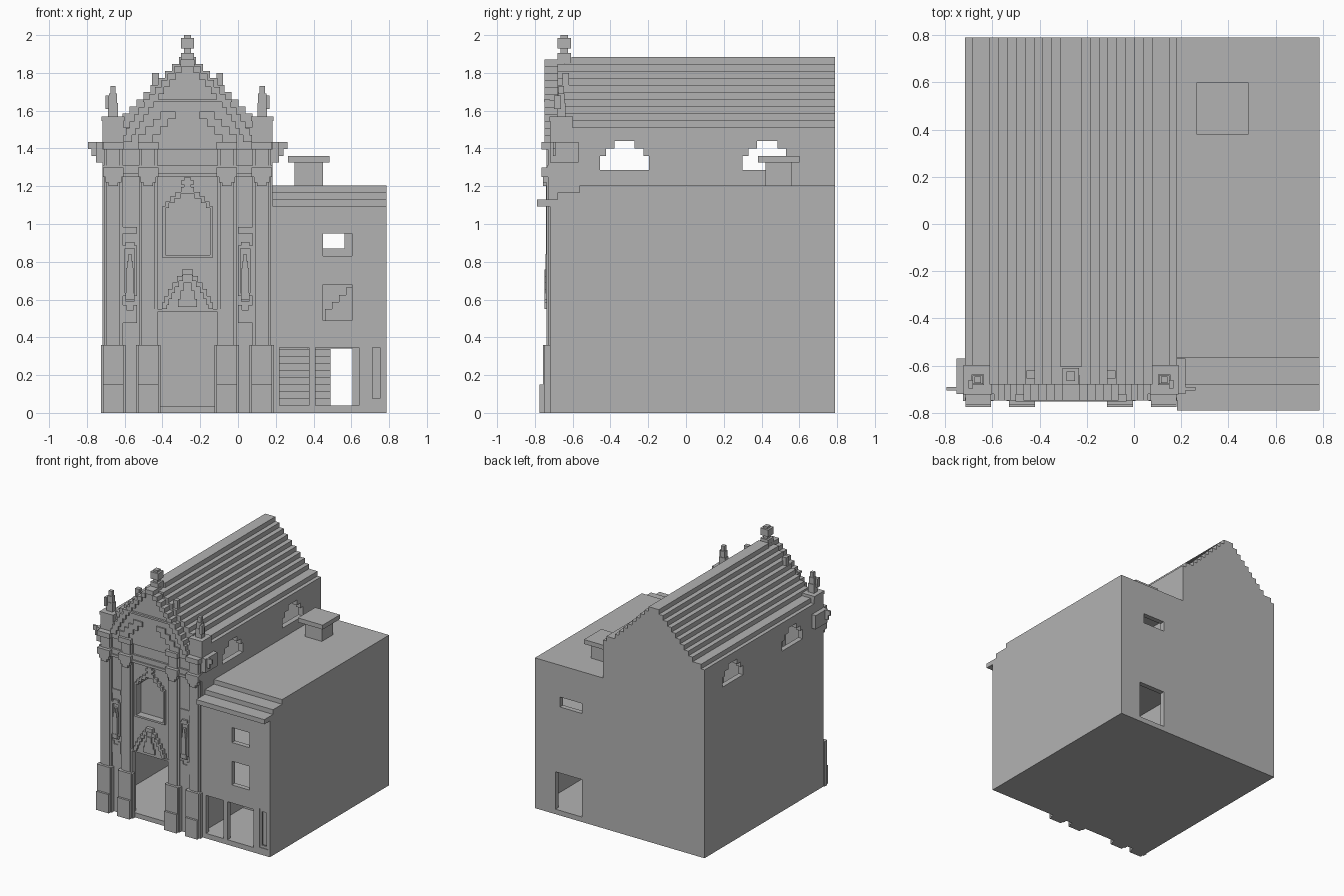
import bpy
import bmesh

if "Cube" in bpy.data.objects:
    bpy.data.objects.remove(bpy.data.objects["Cube"], do_unlink=True)

stone = bpy.data.materials.new("grey_stone")
stone.use_nodes = True
stone.diffuse_color = (.45, .45, .45, 1)
stone.node_tree.nodes["Principled BSDF"].inputs["Base Color"].default_value = stone.diffuse_color

# Main planes of the building
CENTRE = -.267
CHURCH_HALF = .45
CHURCH_RIGHT, CHURCH_LEFT = CENTRE - CHURCH_HALF, CENTRE + CHURCH_HALF
HOUSE_LEFT = .787
FRONT, BACK = -.72, .79
WALL = .04
STEP = .0375
BASE_TOP = .36
FRIEZE, CORNICE = 1.25, 1.435
EAVES = 1.51
HOUSE_TOP = 1.205


def panel(name, plane, solids, near, far, holes=()):
    """Slab lying in a plane: (left, right, low, high) rectangles minus holes."""
    rects = list(solids) + list(holes)
    us = sorted({round(u, 4) for left, right, low, high in rects for u in (left, right)})
    vs = sorted({round(v, 4) for left, right, low, high in rects for v in (low, high)})

    def covered(u, v, group):
        return any(left < u < right and low < v < high for left, right, low, high in group)

    def filled(i, j):
        if i < 0 or j < 0 or i + 1 >= len(us) or j + 1 >= len(vs):
            return False
        u, v = (us[i] + us[i + 1]) / 2, (vs[j] + vs[j + 1]) / 2
        return covered(u, v, solids) and not covered(u, v, holes)

    bm = bmesh.new()
    cache = {}

    def vert(corner, depth):
        key = (corner, depth)
        if key not in cache:
            u, v = us[corner[0]], vs[corner[1]]
            places = {"xz": (u, depth, v), "yz": (depth, u, v), "xy": (u, v, depth)}
            cache[key] = bm.verts.new(places[plane])
        return cache[key]

    for i in range(len(us) - 1):
        for j in range(len(vs) - 1):
            if not filled(i, j):
                continue
            ring = [(i, j), (i + 1, j), (i + 1, j + 1), (i, j + 1)]
            beside = [(i, j - 1), (i + 1, j), (i, j + 1), (i - 1, j)]
            for depth in (near, far):
                bm.faces.new([vert(corner, depth) for corner in ring])
            for start, end, neighbour in zip(ring, ring[1:] + ring[:1], beside):
                if not filled(*neighbour):
                    bm.faces.new([vert(start, near), vert(end, near), vert(end, far), vert(start, far)])
    bmesh.ops.recalc_face_normals(bm, faces=bm.faces)
    mesh = bpy.data.meshes.new(name)
    bm.to_mesh(mesh)
    bm.free()
    mesh.materials.append(stone)
    bpy.context.collection.objects.link(bpy.data.objects.new(name, mesh))


def span(middle, half, low, high):
    return (middle - half, middle + half, low, high)


def both(rects):
    """Rectangles and their mirror images about the church centre line."""
    return rects + [(2 * CENTRE - right, 2 * CENTRE - left, low, high) for left, right, low, high in rects]


def arch(middle, half, low, spring, top, tiers):
    """Stepped arch that narrows faster towards its top."""
    rise = (top - spring) / tiers
    return [span(middle, half * (1 - (i / tiers) ** 1.3), low, spring + rise * (i + 1)) for i in range(tiers)]


def block(name, x, y, half_x, half_y, low, high):
    panel(name, "xy", [span(x, half_x, y - half_y, y + half_y)], low, high)


def relief(name, rects, out, holes=()):
    """Raised work on the front wall, standing out by the given depth."""
    panel(name, "xz", rects, FRONT - out, FRONT, holes)


# Openings
door = span(CENTRE, .16, .035, .535)
niche = arch(CENTRE, .118, .835, 1.06, 1.16, tiers=4)
shop_openings = [(.22, .375, WALL, .345), (.41, .64, WALL, .345)]
side_window = span(.732, .038, .055, .365)
house_windows = [span(.527, .077, .83, .95), span(.527, .077, .49, .68)]
high_windows = [rect for y in (-.325, .43) for rect in arch(y, .13, 1.285, 1.32, 1.44, tiers=3)]
back_openings = [(.37, .605, WALL, .34), (.37, .565, .87, .95)]

# Walls
church_wall = (CHURCH_RIGHT, CHURCH_LEFT, 0, EAVES)
house_wall = (CHURCH_LEFT, HOUSE_LEFT, 0, HOUSE_TOP - 2 * STEP)
panel("front_wall", "xz", [church_wall, house_wall], FRONT, FRONT + WALL,
      [door, side_window, *niche, *shop_openings, *house_windows])
panel("back_wall", "xz", [church_wall, house_wall], BACK - WALL, BACK, back_openings)
side_wall = (FRONT + WALL, BACK - WALL, 0, EAVES)
panel("church_right_wall", "yz", [side_wall], CHURCH_RIGHT, CHURCH_RIGHT + WALL, high_windows)
panel("church_left_wall", "yz", [side_wall], CHURCH_LEFT - WALL, CHURCH_LEFT, high_windows)
panel("house_side_wall", "yz", [(FRONT + WALL, BACK - WALL, 0, HOUSE_TOP - STEP)], HOUSE_LEFT - WALL, HOUSE_LEFT)

# Floors, stairs and closed backs of the shallow recesses
panel("ground_floor", "xy", [(CHURCH_RIGHT, HOUSE_LEFT, FRONT, BACK)], 0, STEP)
for low in (.42, .78):
    panel("house_floor", "xy", [(CHURCH_LEFT, HOUSE_LEFT - WALL, FRONT + WALL, BACK - WALL)], low, low + STEP)
panel("lower_stairs", "yz", [(i * WALL - .2, .2, STEP, (i + 2) * STEP) for i in range(8)], CHURCH_LEFT, .49)
panel("upper_stairs", "xz", [(.46 + i * STEP, .74, .45, .55 + i * STEP) for i in range(5)], .3, .5)
panel("niche_back", "xz", [span(CENTRE, .14, .8, 1.2)], FRONT + WALL, FRONT + 2 * WALL)
panel("side_window_back", "xz", [span(.732, .05, STEP, .4)], FRONT + WALL, FRONT + 2 * WALL)
panel("side_window_frame", "xz", [side_window], FRONT + .005, FRONT + .02, [span(.732, .02, .075, .345)])

# Stepped church roof: one broad tier, then even steps up to the ridge
for i in range(10):
    half = .42 - STEP * (i + 1 if i else 0)
    is_ridge = i == 9
    panel("roof_ridge" if is_ridge else "roof_tier", "xz",
          [span(CENTRE, half, EAVES + STEP * (i - 1), EAVES + STEP * (i + 1))],
          -.605 if is_ridge else FRONT + WALL, BACK)
panel("roof_base", "xz", [span(CENTRE, CHURCH_HALF, EAVES - STEP, EAVES)], FRONT + WALL, BACK - WALL)

# House roof with a stepped front eave, and the chimney
for i, (front, back) in enumerate([(-.79, FRONT + WALL), (-.68, BACK), (-.565, BACK)]):
    low = HOUSE_TOP - STEP * (3 - i)
    panel("house_eave_and_roof", "xy", [(CHURCH_LEFT, HOUSE_LEFT, front, back)], low, low + STEP)
block("chimney", .375, .49, .075, .07, 1.2, 1.33)
block("chimney_cap", .375, .49, .11, .11, 1.325, 1.36)


# Pilasters, built up in layers on four axes
def pilaster_layer(part, half, low, high, out):
    relief("pilaster_" + part, both([span(x, half, low, high) for x in (-.66, -.475)]), out)


pilaster_layer("base", .065, 0, BASE_TOP, .03)
pilaster_layer("base_face", .055, 0, BASE_TOP, .038)
pilaster_layer("plinth", .055, 0, .15, .055)
pilaster_layer("backing", .05, BASE_TOP, CORNICE, .01)
pilaster_layer("shaft", .035, BASE_TOP, CORNICE, .018)
pilaster_layer("capital", .025, FRIEZE - .05, FRIEZE, .038)
pilaster_layer("capital_top", .042, FRIEZE - .03, FRIEZE, .038)
pilaster_layer("frieze_block", .055, FRIEZE, FRIEZE + .05, .045)
pilaster_layer("cornice_block", .055, CORNICE - WALL, CORNICE, .045)

# Entablature bands, cornice returns and thin cornice wings
relief("frieze_lower_band", [span(CENTRE, CHURCH_HALF, FRIEZE, FRIEZE + .02)], .025)
relief("frieze_upper_band", [span(CENTRE, CHURCH_HALF, FRIEZE + .02, FRIEZE + .06)], .015)
relief("cornice_band", [span(CENTRE, CHURCH_HALF, CORNICE - WALL, CORNICE)], .015)
panel("cornice_returns", "xz", both([(-.752, CHURCH_RIGHT, 1.325, CORNICE)]), FRONT, -.57)
panel("cornice_wings", "xz",
      both([(-.795, CHURCH_RIGHT, CORNICE - STEP, CORNICE), (-.775, CHURCH_RIGHT, CORNICE - 2 * STEP, CORNICE)]),
      -.705, -.69)

# Stepped front gable with a raised border, scrolls and pinnacles
gable = arch(CENTRE, .34, CORNICE, CORNICE, 1.87, tiers=12)
gable_field = arch(CENTRE, .305, CORNICE - WALL, CORNICE - STEP, 1.835, tiers=12)
panel("gable", "xz", gable, FRONT - .015, -.64)
relief("gable_border", gable, .028, gable_field)
relief("gable_cornice", [span(CENTRE, .235, 1.645, 1.66)], .032)
relief("gable_scrolls", both([span(WALL * i - .49, .04, CORNICE + WALL * i, CORNICE + WALL * (i + 1))
                              for i in range(4)]), .025)
panel("gable_pinnacles", "xz", both([span(CENTRE - .17, .018, 1.66, 1.8)]), -.655, -.62)
block("finial_post", CENTRE, -.645, .018, .02, 1.85, 2)
block("finial_foot", CENTRE, -.645, .035, .035, 1.85, 1.905)
block("finial_block", CENTRE, -.645, .035, .035, 1.93, 1.985)

# Corner pedestals with statues on the roof
for side in (-1, 1):
    x = CENTRE + side * .395
    arm = x + side * .03
    block("corner_pedestal", x, -.66, .055, .06, CORNICE, 1.55)
    block("pedestal_cap", x, -.66, .06, .063, 1.545, 1.57)
    block("statue_robe", x, -.66, .026, .022, 1.57, 1.64)
    block("statue_chest", x, -.66, .022, .018, 1.64, 1.69)
    block("statue_head", x, -.66, .014, .014, 1.69, 1.73)
    block("statue_arm", arm, -.68, .01, .018, 1.61, 1.68)

# Large window frame with a small finial
window_frame = arch(CENTRE, .133, .82, 1.07, 1.195, tiers=5)
window_finial = [span(CENTRE, .018, 1.15, 1.245), span(CENTRE, .035, 1.21, 1.23)]
relief("window_frame", window_frame + window_finial, .02, niche)

# Door frame and the crest above it
relief("door_frame", [span(CENTRE, .175, BASE_TOP, .55)], .015, [door])
crest = arch(CENTRE, .135, .55, .55, .76, tiers=6)
relief("door_crest", crest, .018)
relief("crest_border", crest, .028, arch(CENTRE, .11, .54, .54, .73, tiers=6))
relief("crest_figure", arch(CENTRE, .05, .56, .56, .69, tiers=3), .03)

# Side niches with frames, small statues, brackets and plaques
axis = -.572
relief("niche_frames", both([span(axis, .038, .62, .885), span(axis, .023, .59, .905)]), .015,
       both([span(axis, .025, .635, .87)]))
relief("niche_statues", both(arch(axis, .02, .63, .73, .84, tiers=3)), .025)
relief("niche_brackets", both([span(axis, .023, .6, .635)]), .028)
relief("plaques", both([span(axis, .038, .95, .985), span(axis, .038, .475, .57)]), .008,
       both([span(axis, .018, .545, .58)]))
